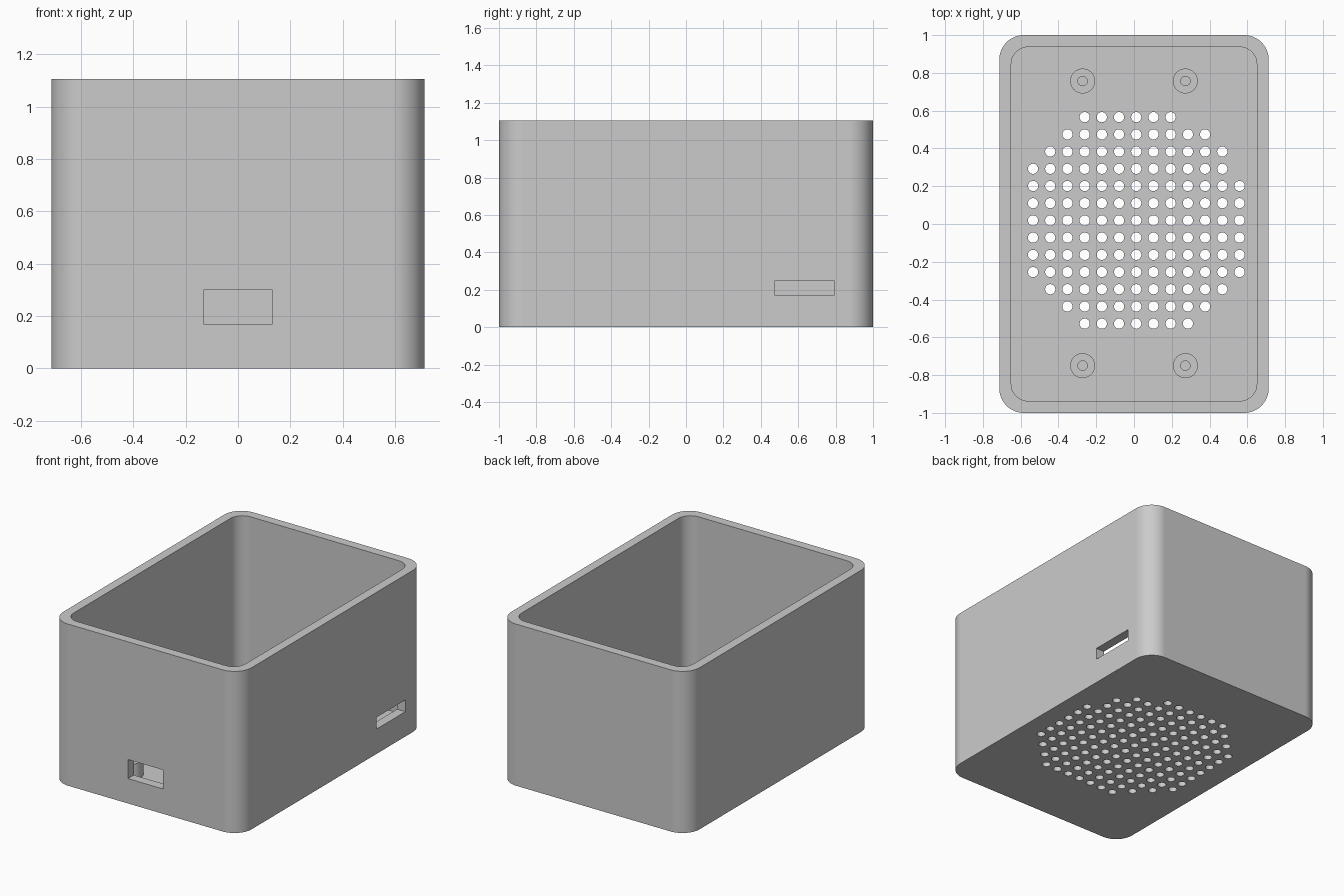
import bpy, bmesh
from math import pi, radians
from mathutils import Matrix, Vector

if "Cube" in bpy.data.objects:
    bpy.data.objects.remove(bpy.data.objects["Cube"], do_unlink=True)

WIDTH, DEPTH, HEIGHT = 1.426, 2.0, 1.105
WALL = 0.063

grey = bpy.data.materials.new("plain grey")
grey.use_nodes = True
grey.diffuse_color = (0.6, 0.6, 0.6, 1)
grey.node_tree.nodes["Principled BSDF"].inputs["Base Color"].default_value = grey.diffuse_color


def make_object(name, bm):
    bmesh.ops.recalc_face_normals(bm, faces=bm.faces)
    mesh = bpy.data.meshes.new(name)
    bm.to_mesh(mesh)
    bm.free()
    mesh.materials.append(grey)
    obj = bpy.data.objects.new(name, mesh)
    bpy.context.collection.objects.link(obj)
    return obj


def add_box(bm, low, high):
    low, high = Vector(low), Vector(high)
    matrix = Matrix.Translation((low + high) / 2) @ Matrix.Diagonal((*(high - low), 1))
    bmesh.ops.create_cube(bm, size=1, matrix=matrix)


def rounded_box(name, width, depth, bottom, top, radius):
    bm = bmesh.new()
    add_box(bm, (-width / 2, -depth / 2, bottom), (width / 2, depth / 2, top))
    uprights = [e for e in bm.edges if abs(e.verts[0].co.z - e.verts[1].co.z) > 0.1]
    bmesh.ops.bevel(bm, geom=uprights, offset=radius, segments=16, profile=0.5, affect='EDGES')
    return make_object(name, bm)


def activate(obj):
    bpy.ops.object.select_all(action='DESELECT')
    obj.select_set(True)
    bpy.context.view_layer.objects.active = obj


def cut(obj, cutter):
    cutter.hide_render = True
    mod = obj.modifiers.new("cut", 'BOOLEAN')
    mod.operation, mod.solver, mod.object = 'DIFFERENCE', 'EXACT', cutter
    activate(obj)
    bpy.ops.object.modifier_apply(modifier=mod.name)
    bpy.data.objects.remove(cutter, do_unlink=True)


def smooth(obj):
    activate(obj)
    bpy.ops.object.shade_smooth_by_angle(angle=radians(30))
    obj.modifiers.new("flat walls", 'WEIGHTED_NORMAL').keep_sharp = True


# Open-topped case with rounded upright corners
case = rounded_box("case", WIDTH, DEPTH, 0, HEIGHT, 0.13)
cut(case, rounded_box("cavity_cutter", WIDTH - 2 * WALL, DEPTH - 2 * WALL, WALL, HEIGHT + 0.2, 0.09))

# Port openings in the front wall and the left wall
bm = bmesh.new()
add_box(bm, (-0.132, -1.1, 0.17), (0.132, -0.9, 0.3))
add_box(bm, (0.6, 0.477, 0.17), (0.8, 0.79, 0.25))
cut(case, make_object("port_cutter", bm))

# Round field of vent holes through the floor
PITCH = 0.0911
bm = bmesh.new()
for i in range(-6, 7):
    for j in range(-6, 7):
        if i * i + j * j + 0.01 * (i + j) < 45.05:
            spot = Matrix.Translation((0.012 + i * PITCH, 0.019 + j * PITCH, WALL / 2))
            bmesh.ops.create_cone(bm, cap_ends=True, segments=24, radius1=0.027,
                                  radius2=0.027, depth=0.2, matrix=spot)
cut(case, make_object("vent_cutter", bm))
smooth(case)

# Four hollow mounting posts standing on the floor
for side, x in (("left", 0.272), ("right", -0.272)):
    for end, y in (("front", -0.75), ("back", 0.757)):
        bm = bmesh.new()
        profile = [(0.066, 0.05), (0.066, 0.168), (0.025, 0.168), (0.025, 0.05)]
        verts = [bm.verts.new((r, 0, z)) for r, z in profile]
        edges = [bm.edges.new(pair) for pair in zip(verts, verts[1:])]
        bmesh.ops.spin(bm, geom=verts + edges, cent=(0, 0, 0), axis=(0, 0, 1),
                       angle=2 * pi, steps=32)
        bmesh.ops.remove_doubles(bm, verts=bm.verts, dist=0.0005)
        post = make_object(f"{end}_{side}_post", bm)
        post.location = (x, y, 0)
        smooth(post)
